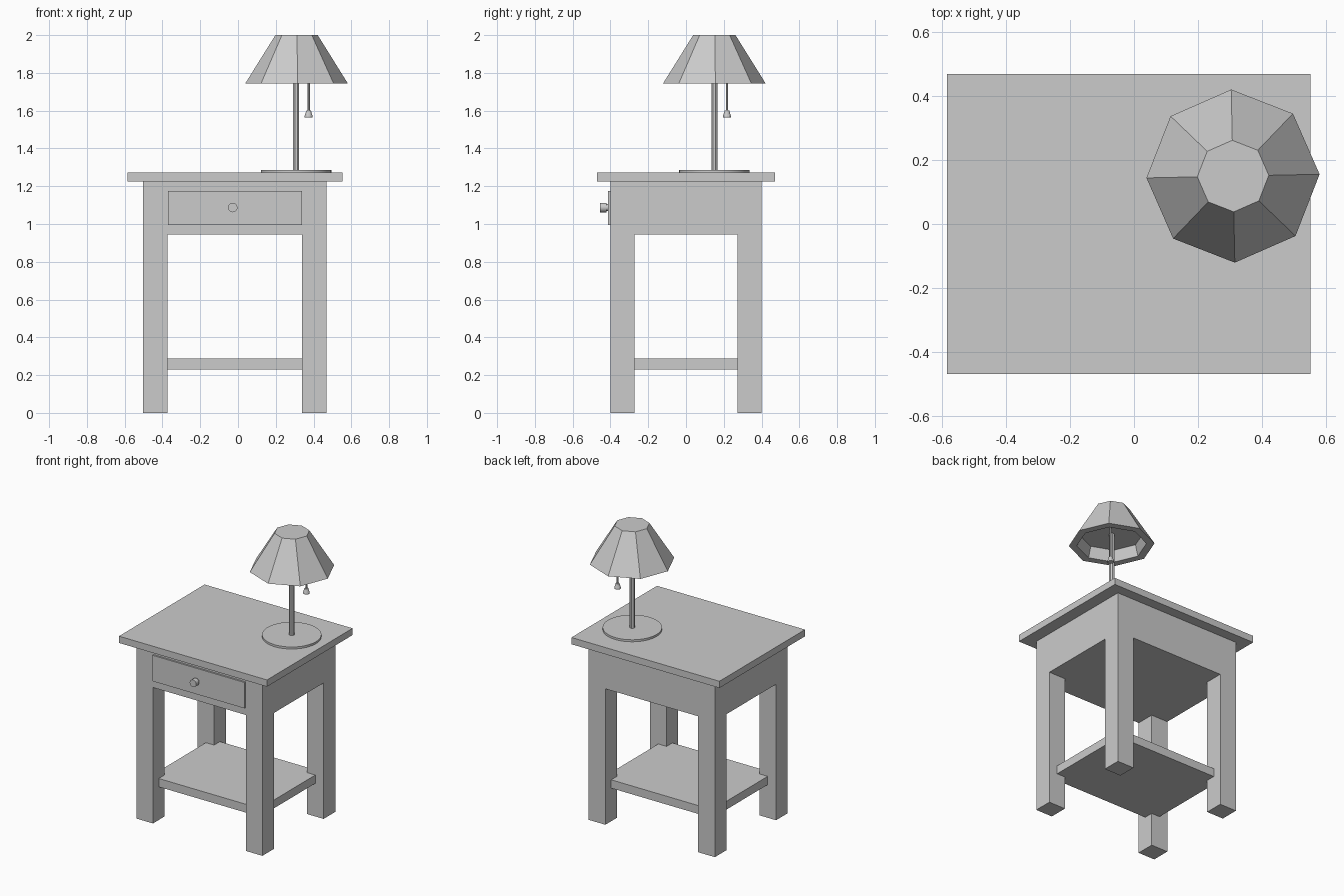
import bpy, bmesh
from math import cos, sin, pi, radians
from mathutils import Matrix, Vector

cube = bpy.data.objects.get("Cube")
if cube:
    bpy.data.objects.remove(cube, do_unlink=True)

grey = bpy.data.materials.new("plain_grey")
grey.use_nodes = True
colour = (0.6, 0.6, 0.6, 1)
grey.diffuse_color = colour
grey.node_tree.nodes["Principled BSDF"].inputs["Base Color"].default_value = colour


def finish(name, bm):
    bmesh.ops.recalc_face_normals(bm, faces=bm.faces)
    mesh = bpy.data.meshes.new(name)
    bm.to_mesh(mesh)
    bm.free()
    mesh.materials.append(grey)
    obj = bpy.data.objects.new(name, mesh)
    bpy.context.collection.objects.link(obj)
    return obj


def box(name, x, y, z):
    """Box from (low, high) pairs on each axis."""
    bm = bmesh.new()
    bmesh.ops.create_cube(bm, size=1)
    for v in bm.verts:
        v.co = [lo + (hi - lo) * (c + 0.5) for c, (lo, hi) in zip(v.co, (x, y, z))]
    return finish(name, bm)


def lathe(name, profile, sides, place, turn=0, smooth=False):
    """Closed solid of revolution through (radius, height) rings, capped at both ends."""
    bm = bmesh.new()
    rings = []
    for r, h in profile:
        angles = [turn + 2 * pi * i / sides for i in range(sides)]
        rings.append([bm.verts.new((r * cos(a), r * sin(a), h)) for a in angles])
    for a, b in zip(rings, rings[1:]):
        for i in range(sides):
            j = (i + 1) % sides
            bm.faces.new((a[i], a[j], b[j], b[i]))
    bm.faces.new(rings[0][::-1])
    bm.faces.new(rings[-1])
    bm.transform(place)
    obj = finish(name, bm)
    if smooth:
        bpy.ops.object.select_all(action='DESELECT')
        obj.select_set(True)
        bpy.context.view_layer.objects.active = obj
        bpy.ops.object.shade_smooth_by_angle(angle=radians(30))
    return obj


# Table: centred slightly off the origin because the shade overhangs
CX = -0.017
HALF_X, HALF_Y, LEG = 0.485, 0.4, 0.128
APRON_Z, TOP_Z = 0.945, 1.225

box("table_top", (CX - 0.569, CX + 0.569), (-0.47, 0.47), (TOP_Z, 1.272))
box("apron", (CX - HALF_X, CX + HALF_X), (-HALF_Y, HALF_Y), (APRON_Z, TOP_Z))
for sx, side in ((-1, "right"), (1, "left")):
    for sy, end in ((-1, "front"), (1, "back")):
        xs = sorted((CX + sx * HALF_X, CX + sx * (HALF_X - LEG)))
        ys = sorted((sy * HALF_Y, sy * (HALF_Y - LEG)))
        box(f"{end}_{side}_leg", xs, ys, (0, APRON_Z))

# Lower shelf reaches the middle of each leg
reach_x, reach_y = HALF_X - LEG / 2, HALF_Y - LEG / 2
box("shelf", (CX - reach_x, CX + reach_x), (-reach_y, reach_y), (0.23, 0.288))

# Drawer front and its round knob
box("drawer_front", (-0.371, 0.338), (-0.412, -0.395), (0.995, 1.175))
knob_place = Matrix.Translation((-0.028, -0.41, 1.087)) @ Matrix.Rotation(pi / 2, 4, 'X')
lathe("drawer_knob", [(0.018, -0.005), (0.018, 0.012), (0.025, 0.012), (0.025, 0.045)],
      24, knob_place, smooth=True)

# Lamp
lamp = Vector((0.308, 0.15, 0))
lamp_place = Matrix.Translation(lamp)
lathe("lamp_base", [(0.187, 1.27), (0.187, 1.286)], 40, lamp_place, smooth=True)
lathe("lamp_pole", [(0.0175, 1.28), (0.0175, 1.825)], 8, lamp_place, radians(22.5))

# Eight-sided shade with a shallow recess underneath
shade_place = Matrix.Translation((0.31, 0.15, 0))
lathe("lamp_shade", [(0.2, 1.82), (0.22, 1.745), (0.271, 1.745), (0.112, 2.0)],
      8, shade_place, radians(1.2))

# Pull cord with a small flared handle
cord_place = Matrix.Translation((0.374, 0.217, 0))
lathe("pull_cord", [(0.006, 1.595), (0.006, 1.825)], 8, cord_place)
lathe("pull_handle", [(0.021, 1.565), (0.021, 1.572), (0.012, 1.6)], 12, cord_place)
